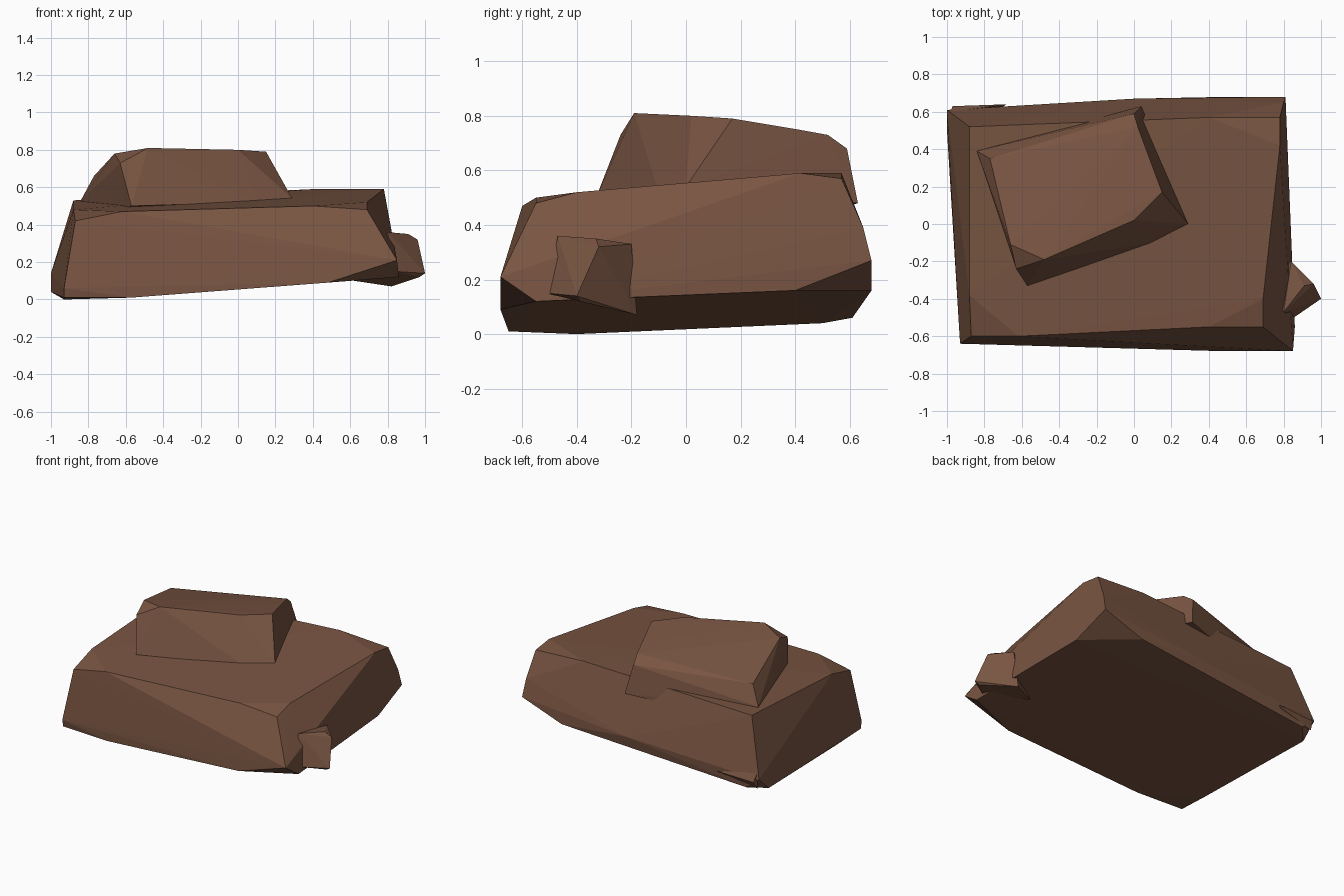
import bpy
import bmesh

cube = bpy.data.objects.get("Cube")
if cube:
    bpy.data.objects.remove(cube, do_unlink=True)


def make_material(name, colour):
    material = bpy.data.materials.new(name)
    material.use_nodes = True
    material.diffuse_color = colour
    material.node_tree.nodes["Principled BSDF"].inputs["Base Color"].default_value = colour
    return material


def chiselled_rock(name, material, **groups):
    """Flat-faced stone: the convex hull of its corner groups (in hundredths)."""
    bm = bmesh.new()
    for corners in groups.values():
        for corner in corners:
            bm.verts.new([value / 100 for value in corner])
    hull = bmesh.ops.convex_hull(bm, input=bm.verts[:])
    # Drop any corner that ended up inside the hull
    inside = [v for v in hull["geom_interior"] if isinstance(v, bmesh.types.BMVert)]
    bmesh.ops.delete(bm, geom=inside, context="VERTS")
    bmesh.ops.recalc_face_normals(bm, faces=bm.faces[:])
    mesh = bpy.data.meshes.new(name)
    bm.to_mesh(mesh)
    bm.free()
    mesh.materials.append(material)
    rock = bpy.data.objects.new(name, mesh)
    bpy.context.collection.objects.link(rock)
    return rock


brown = make_material("brown stone", (0.19, 0.09, 0.054, 1))

# Broad tilted slab that carries the other stones
chiselled_rock(
    "base_slab", brown,
    top_back=[(-88, 52, 53), (-45, 52, 54), (40, 57, 59), (78, 57, 57), (78, 42, 59)],
    top_front=[(-88, -38, 48), (-87, -60, 42), (-62, -60, 47),
               (40, -55, 50), (69, -55, 48), (69, -40, 52)],
    front_right=[(85, -68, 21), (86, -55, 12), (48, -68, 9)],
    front_left=[(-93, -64, 6), (-93, -63, 1), (-93, -40, 0), (-57, -65, 1)],
    back_left=[(-100, 61, 14), (-100, 50, 4), (-90, 61, 6)],
    back_right=[(81, 68, 27), (82, 40, 16), (50, 68, 16), (80, 65, 39), (0, 67, 20)],
)

# Turned block sitting on the slab
chiselled_rock(
    "upper_block", brown,
    crown=[(15, 17, 79), (0, 2, 80), (-48, -19, 81), (-66, -11, 78),
           (-63, -24, 73), (-77, 35, 66), (0, 59, 68), (6, 41, 75), (2, 52, 73)],
    foot=[(-57, -33, 50), (-84, 39, 53), (-82, 40, 40), (4, 63, 48),
          (29, 0, 54), (10, -10, 52)],
)

# Small stone jutting from the left side
chiselled_rock(
    "side_chunk", brown,
    top=[(80, -47, 36), (91, -33, 35), (96, -32, 32), (84, -20, 33)],
    bottom=[(100, -40, 14), (97, -39, 12), (84, -51, 15), (82, -18, 7), (62, -30, 10)],
)

# Thin shard on the back corner
chiselled_rock(
    "corner_shard", brown,
    edge=[(-98, 60, 18), (-97, 63, 12), (-98, 60, 7), (-68, 64, 13), (-75, 60, 10)],
)
